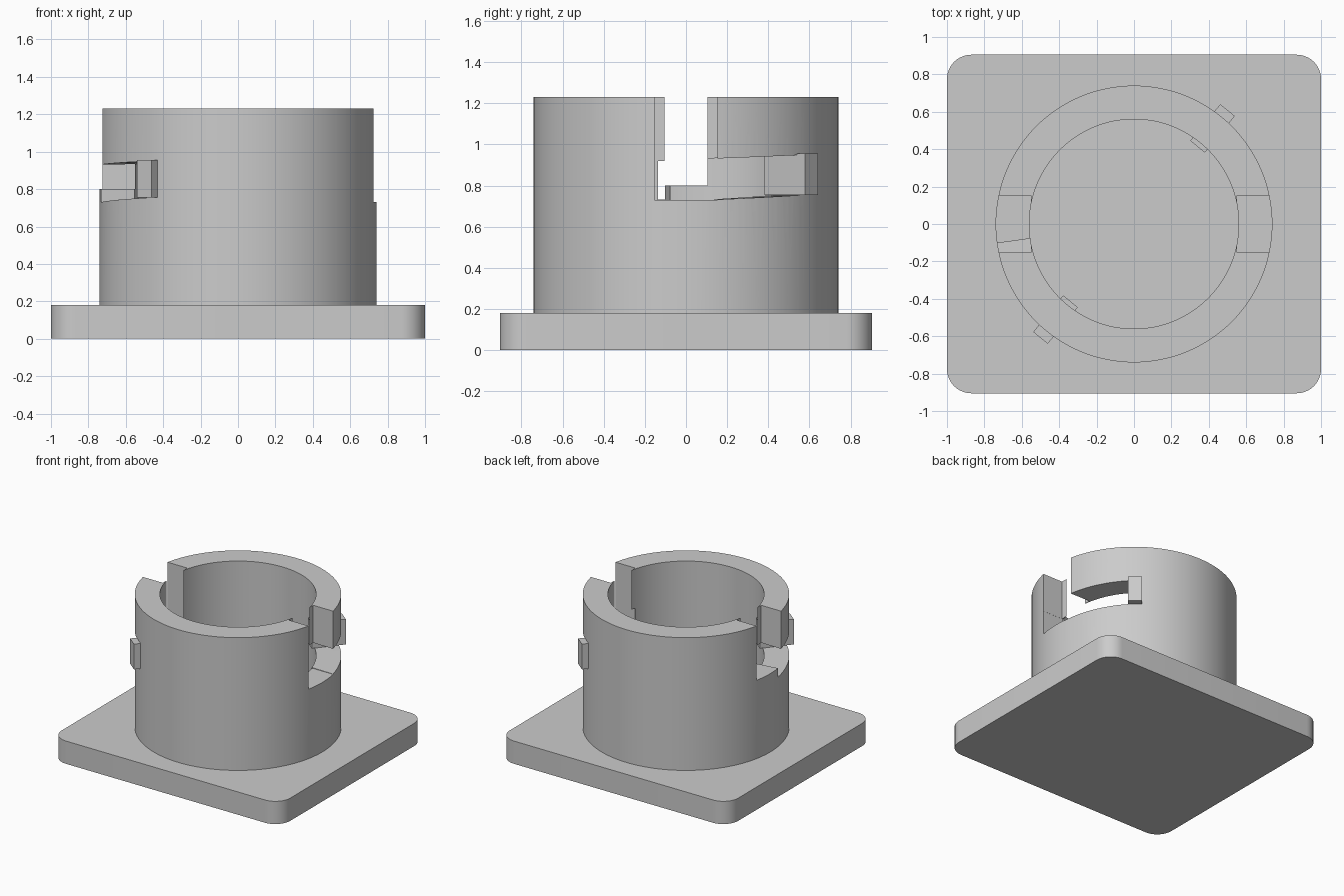
import bpy, bmesh, math
from mathutils import Matrix

if "Cube" in bpy.data.objects:
    bpy.data.objects.remove(bpy.data.objects["Cube"], do_unlink=True)

PLATE_TOP = 0.18
RIM = 1.23
OUTER, INNER = 0.74, 0.56
PIN_ANGLE = math.radians(50.6)

grey = bpy.data.materials.new("plain grey")
grey.use_nodes = True
grey.diffuse_color = (0.6, 0.6, 0.6, 1)
grey.node_tree.nodes["Principled BSDF"].inputs["Base Color"].default_value = (0.6, 0.6, 0.6, 1)


def finish(name, bm):
    bmesh.ops.recalc_face_normals(bm, faces=bm.faces)
    mesh = bpy.data.meshes.new(name)
    bm.to_mesh(mesh)
    bm.free()
    mesh.materials.append(grey)
    obj = bpy.data.objects.new(name, mesh)
    bpy.context.collection.objects.link(obj)
    return obj


def box(name, low, high, turn=0.0):
    bm = bmesh.new()
    bmesh.ops.create_cube(bm, size=1)
    for v in bm.verts:
        v.co = [h if c > 0 else l for c, l, h in zip(v.co, low, high)]
    bm.transform(Matrix.Rotation(turn, 4, "Z"))
    return finish(name, bm)


def sweep(name, rings, closed):
    """Skin a series of four-point sections."""
    bm = bmesh.new()
    loops = [[bm.verts.new(p) for p in ring] for ring in rings]
    pairs = list(zip(loops, loops[1:] + loops[:1]))
    for a, b in pairs if closed else pairs[:-1]:
        for i in range(4):
            j = (i + 1) % 4
            bm.faces.new((a[i], a[j], b[j], b[i]))
    if not closed:
        bm.faces.new(loops[0])
        bm.faces.new(loops[-1])
    return finish(name, bm)


def section(angle, r0, r1, z0, z1):
    c, s = math.cos(angle), math.sin(angle)
    return [(r * c, r * s, z) for r, z in ((r0, z0), (r1, z0), (r1, z1), (r0, z1))]


def channel(name, turn):
    """Gently rising slot that runs from the entry to the pin."""
    steps = 24
    start = math.radians(8)
    rings = []
    for i in range(steps + 1):
        t = i / steps
        angle = turn + start + (PIN_ANGLE - start) * t
        rings.append(section(angle, 0.45, 0.9, 0.73 + 0.025 * t, 0.93 + 0.02 * t))
    return sweep(name, rings, False)


def smooth(obj):
    bpy.ops.object.select_all(action="DESELECT")
    obj.select_set(True)
    bpy.context.view_layer.objects.active = obj
    bpy.ops.object.shade_smooth_by_angle(angle=math.radians(30))


# Base plate with rounded vertical corners
plate = box("base_plate", (-1, -0.905, 0), (1, 0.905, PLATE_TOP))
bm = bmesh.new()
bm.from_mesh(plate.data)
upright = [e for e in bm.edges if abs(e.verts[0].co.z - e.verts[1].co.z) > 0.1]
bmesh.ops.bevel(bm, geom=upright, offset=0.13, segments=10, profile=0.5, affect="EDGES")
bm.to_mesh(plate.data)
bm.free()
smooth(plate)

# Socket tube, slightly sunk into the plate
count = 128
socket = sweep("socket_tube", [section(math.tau * i / count, INNER, OUTER, PLATE_TOP - 0.01, RIM)
                               for i in range(count)], True)

# Two opposite entry slots, each leading into a rising channel
cutters = []
for side, turn in (("left", 0.0), ("right", math.pi)):
    cutters += [
        box(side + "_entry_cutter", (0.55, -0.153, 0.8), (0.9, 0.153, 1.4), turn),
        box(side + "_seat_cutter", (0.543, -0.154, 0.73), (0.91, 0.154, 0.92), turn),
        channel(side + "_channel_cutter", turn),
    ]
for cutter in cutters:
    cutter.hide_render = True
    mod = socket.modifiers.new(cutter.name, "BOOLEAN")
    mod.operation = "DIFFERENCE"
    mod.solver = "EXACT"
    mod.object = cutter

# Bake the cuts and drop the cutters
bpy.context.view_layer.update()
graph = bpy.context.evaluated_depsgraph_get()
baked = bpy.data.meshes.new_from_object(socket.evaluated_get(graph))
socket.modifiers.clear()
socket.data = baked
baked.materials.clear()
baked.materials.append(grey)
for poly in baked.polygons:
    poly.material_index = 0
for cutter in cutters:
    bpy.data.objects.remove(cutter, do_unlink=True)
smooth(socket)

# Stop blocks at the channel ends, passing through the wall
for side, turn in (("left", 0.0), ("right", math.pi)):
    box(side + "_stop_block", (0.535, -0.05, 0.755), (0.788, 0.05, 0.955), turn + PIN_ANGLE)
